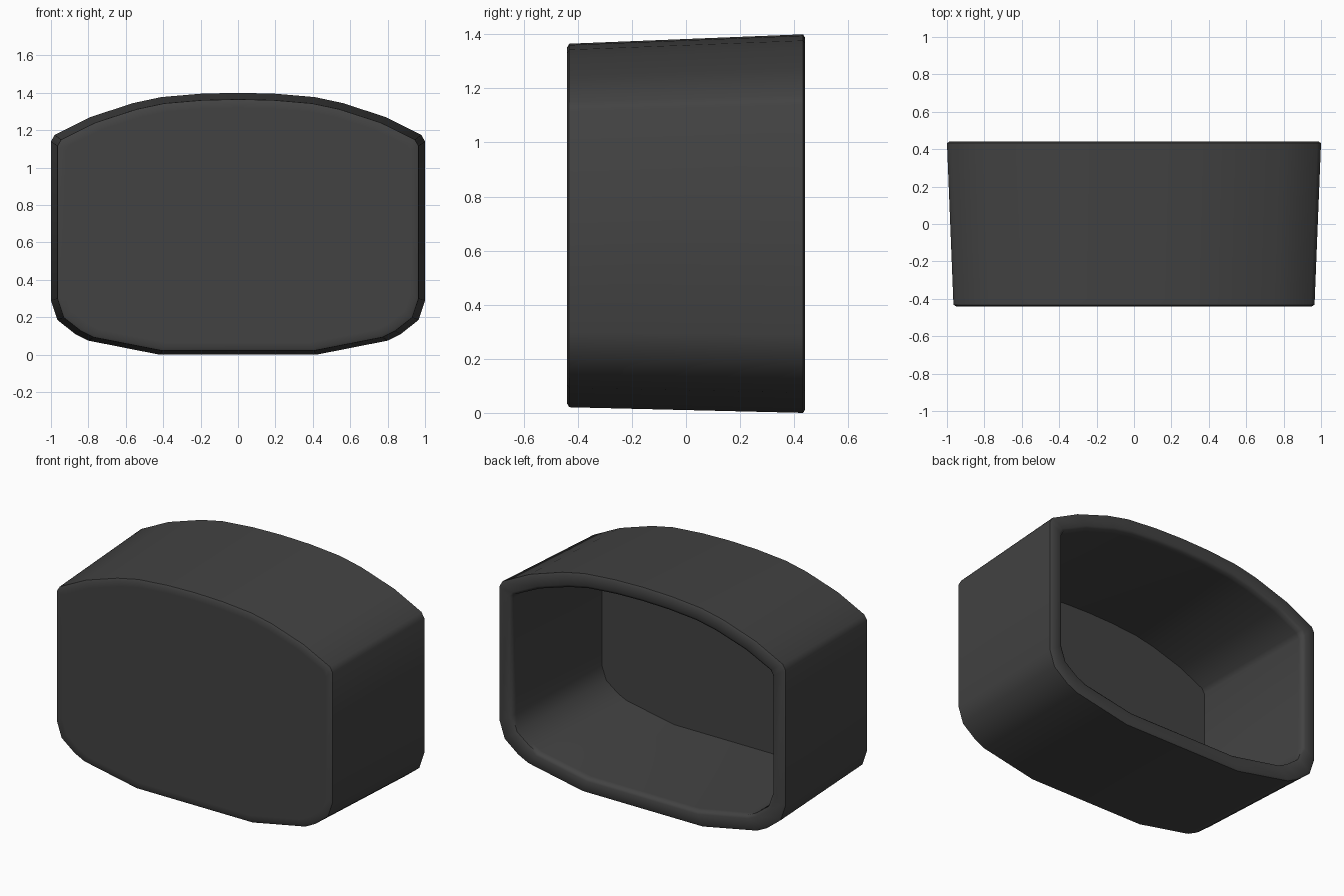
import bpy, bmesh, math

if "Cube" in bpy.data.objects:
    bpy.data.objects.remove(bpy.data.objects["Cube"])

# Right half of the housing outline at the open rear, bottom to top (x, z)
HALF = [(0.42, 0.0), (0.80, 0.075), (0.87, 0.11), (0.965, 0.185), (1.0, 0.29),
        (1.0, 1.14), (0.98, 1.175), (0.79, 1.27), (0.56, 1.345),
        (0.41, 1.377), (0.20, 1.395)]
OUTLINE = HALF + [(0.0, 1.4)] + [(-x, z) for x, z in reversed(HALF)]


def ring(bm, y, taper, inset):
    """Outline loop at depth y, narrowed by the taper and the wall inset."""
    sx = 1 - taper - inset
    sz = (0.7 - 0.8 * taper - inset) / 0.7
    mid = 0.7 - 0.2 * taper
    return [bm.verts.new((x * sx, y, mid + (z - 0.7) * sz)) for x, z in OUTLINE]


# Sections run from the closed front, along the outside, over the rim, inside
SECTIONS = [
    (-0.44, 0.035, 0.045), (-0.44, 0.035, 0.014), (-0.432, 0.035, 0.0),
    (-0.40, 0.0335, 0.0), (0.41, 0.001, 0.0), (0.433, 0.0, 0.0),
    (0.44, 0.0, 0.012), (0.44, 0.0, 0.072), (0.43, 0.0, 0.088),
    (0.40, 0.001, 0.09), (-0.41, 0.034, 0.09),
]

bm = bmesh.new()
rings = [ring(bm, *s) for s in SECTIONS]
n = len(OUTLINE)
for a, b in zip(rings, rings[1:]):
    for i in range(n):
        j = (i + 1) % n
        bm.faces.new((a[i], a[j], b[j], b[i]))
# Front panel and inner floor
bm.faces.new(rings[0])
bm.faces.new(rings[-1])
bmesh.ops.recalc_face_normals(bm, faces=bm.faces)

mesh = bpy.data.meshes.new("housing_shell")
bm.to_mesh(mesh)
bm.free()
shell = bpy.data.objects.new("housing_shell", mesh)
bpy.context.collection.objects.link(shell)

mat = bpy.data.materials.new("dark_grey")
mat.diffuse_color = (0.055, 0.055, 0.055, 1)
mat.use_nodes = True
mat.node_tree.nodes["Principled BSDF"].inputs["Base Color"].default_value = mat.diffuse_color
mesh.materials.append(mat)

bpy.context.view_layer.objects.active = shell
shell.select_set(True)
bpy.ops.object.shade_smooth_by_angle(angle=math.radians(55))
